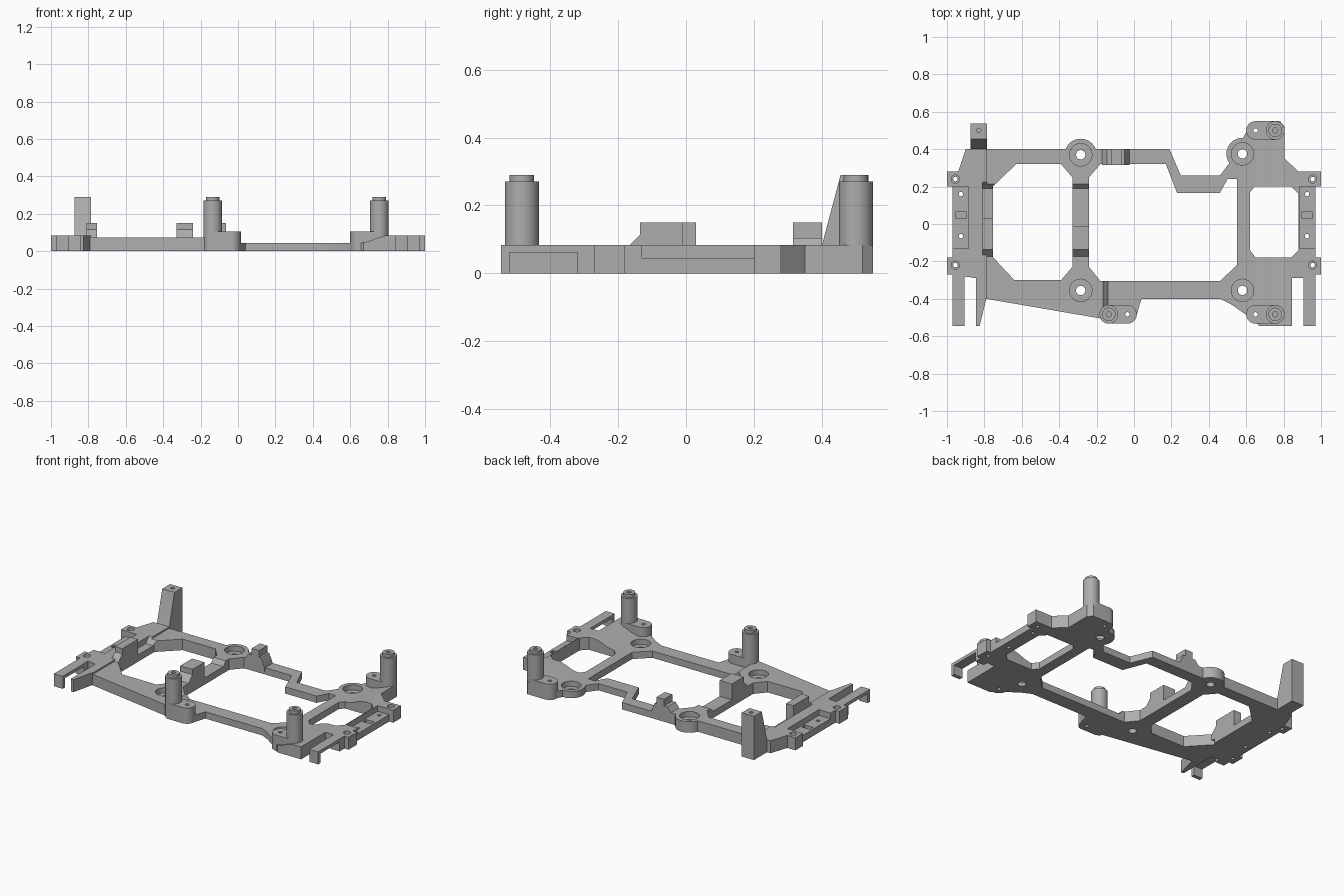
import bpy, bmesh, math

cube = bpy.data.objects.get("Cube")
if cube:
    bpy.data.objects.remove(cube, do_unlink=True)

grey = bpy.data.materials.new("plain grey")
grey.use_nodes = True
COLOUR = (0.42, 0.42, 0.42, 1)
grey.diffuse_color = COLOUR
bsdf = next(n for n in grey.node_tree.nodes if n.type == 'BSDF_PRINCIPLED')
bsdf.inputs["Base Color"].default_value = COLOUR


def prism(name, pts, low, high, axis='z'):
    """Extrude a 2D outline between low and high along an axis."""
    place = {'z': lambda u, v, w: (u, v, w),
             'y': lambda u, v, w: (u, w, v),
             'x': lambda u, v, w: (w, u, v)}[axis]
    bm = bmesh.new()
    bottom = [bm.verts.new(place(u, v, low)) for u, v in pts]
    top = [bm.verts.new(place(u, v, high)) for u, v in pts]
    bm.faces.new(bottom)
    bm.faces.new(top)
    count = len(pts)
    for i in range(count):
        j = (i + 1) % count
        bm.faces.new((bottom[i], bottom[j], top[j], top[i]))
    bmesh.ops.recalc_face_normals(bm, faces=bm.faces)
    mesh = bpy.data.meshes.new(name)
    bm.to_mesh(mesh)
    bm.free()
    mesh.materials.append(grey)
    obj = bpy.data.objects.new(name, mesh)
    bpy.context.collection.objects.link(obj)
    return obj


def rect(x0, x1, y0, y1):
    return [(x0, y0), (x1, y0), (x1, y1), (x0, y1)]


def circle(x, y, r, sides=32):
    steps = [math.tau * i / sides for i in range(sides)]
    return [(x + r * math.cos(a), y + r * math.sin(a)) for a in steps]


def stadium(x0, x1, y, r, sides=16):
    pts = []
    for cx, start in ((x1, -math.pi / 2), (x0, math.pi / 2)):
        for i in range(sides + 1):
            a = start + math.pi * i / sides
            pts.append((cx + r * math.cos(a), y + r * math.sin(a)))
    return pts


def combine(target, tool, operation='DIFFERENCE'):
    mod = target.modifiers.new("combine", 'BOOLEAN')
    mod.object, mod.operation, mod.solver = tool, operation, 'EXACT'
    bpy.context.view_layer.objects.active = target
    bpy.ops.object.modifier_apply(modifier=mod.name)
    bpy.data.objects.remove(tool, do_unlink=True)


def cut(target, pts, low, high, axis='z'):
    combine(target, prism("cutter", pts, low, high, axis))


def add(target, pts, low, high, axis='z'):
    combine(target, prism("addition", pts, low, high, axis), 'UNION')


FULL, LEFT, RAIL = 0.083, 0.073, 0.045

# Chassis outline: rear edge, right end, front edge, left end
rear = [(-.94, .28), (-.9, .4), (.19, .4), (.25, .26), (.46, .26), (.52, .34),
        (.62, .53), (.65, .55), (.78, .55), (.805, .52), (.805, .35), (.88, .28)]
right = [(.97, .28), (.97, -.27), (.905, -.29), (.845, -.29)]
front = [(.845, -.545), (.67, -.545), (.62, -.5), (.52, -.43), (.46, -.4),
         (.04, -.4), (.01, -.5), (-.15, -.51), (-.79, -.4), (-.825, -.545)]
left = [(-.845, -.545), (-.845, -.29), (-.97, -.27), (-.97, .28)]
frame = prism("chassis_frame", rear + right + front + left, 0, FULL)

# Three openings
left_opening = [(-.755, .2), (-.63, .32), (-.39, .32), (-.33, .25), (-.33, -.23),
                (-.39, -.3), (-.64, -.3), (-.77, -.16), (-.755, -.15)]
middle_opening = [(-.24, .25), (-.18, .32), (.17, .32), (.23, .167), (.46, .167),
                  (.5, .24), (.55, .24), (.55, -.22), (.46, -.305), (-.18, -.305),
                  (-.24, -.23)]
right_opening = [(.62, .17), (.645, .2), (.84, .2), (.88, .16), (.88, -.14),
                 (.84, -.18), (.65, -.18), (.62, -.14)]
for opening in (left_opening, middle_opening, right_opening):
    cut(frame, opening, -1, 1)

# Lower the middle rails, with a soft ramp up to the right end
cut(frame, [(-.785, 1), (-.785, LEFT), (-.165, LEFT), (-.14, RAIL), (.66, RAIL),
            (.7, .053), (.74, .07), (.79, .084), (.79, 1)], -1, 1, 'y')

# Screw bosses
bosses = [(-.285, .37, LEFT), (-.285, -.355, LEFT), (.58, .375, RAIL), (.58, -.355, RAIL)]
for x, y, height in bosses:
    add(frame, circle(x, y, .086), 0, height)
for x, y, height in bosses:
    cut(frame, circle(x, y, .06), height - .035, 1)
    cut(frame, circle(x, y, .025), -1, 1)

# Dipped crossbars
dip = [(-.01, 1), (-.01, RAIL), (.19, RAIL), (.225, .084), (.225, 1)]
for x0, x1 in ((-.335, -.235), (-.81, -.74)):
    cut(frame, dip, x0, x1, 'x')

# End brackets, mirrored: ears, low shelf, slot and screw holes
for side in (-1, 1):
    for y0, y1 in ((.2, .28), (-.27, -.18)):
        add(frame, rect(*sorted((side * .94, side)), y0, y1), 0, FULL)
    cut(frame, rect(*sorted((side * .885, side * 1.1)), -.13, .2), RAIL, 1)
    cut(frame, rect(*sorted((side * .895, side * .955)), .03, .065), .02, 1)
    for y in (.16, -.065):
        cut(frame, circle(side * .925, y, .012, 12), -1, 1)
    for y in (.24, -.22):
        cut(frame, circle(side * .955, y, .022, 16), .04, 1)
        cut(frame, circle(side * .955, y, .012, 12), -1, 1)

# Hooked front arms
for side, name in ((-1, "right_hook_arm"), (1, "left_hook_arm")):
    profile = [(-.27, 0), (-.32, 0), (-.32, .062), (-.52, .062), (-.52, 0),
               (-.545, 0), (-.545, FULL), (-.27, FULL)]
    prism(name, profile, *sorted((side * .905, side * .97)), 'x')

# Cradle blocks on the crossbars
cradle = [(-.18, .03), (-.175, LEFT), (-.135, .115), (-.135, .15), (-.01, .15), (-.01, .03)]
prism("middle_cradle", cradle, -.33, -.24, 'x')
cradle = [(u + (.04 if u > -.1 else 0), v) for u, v in cradle]
prism("side_cradle", cradle, -.81, -.755, 'x')

# Stepped clip on the rear rail
prism("rear_clip", [(-.17, .02), (-.17, LEFT), (-.145, .105), (-.12, .105), (-.12, .15),
                    (-.065, .15), (-.065, .105), (-.05, .105), (-.025, RAIL), (-.025, .02)],
      .315, .4, 'y')

# Tapered corner post
post = prism("corner_post", [(.39, 0), (.39, .06), (.4, FULL), (.455, .29), (.537, .29), (.537, 0)],
             -.875, -.785, 'x')
cut(post, circle(-.83, .5, .012, 12), .2, 1)

# Standoff pegs on their lugs
for name, peg_x, hole_x, y in (("rear", .755, .65, .5), ("front", .755, .65, -.483),
                               ("middle", -.135, -.035, -.483)):
    x0, x1 = sorted((peg_x, hole_x))
    lug = prism(name + "_peg_lug", stadium(x0, x1, y, .05), 0, .105)
    for body in (lug, frame):
        cut(body, circle(hole_x, y, .012, 12), -1, 1)
    peg = prism(name + "_peg", circle(peg_x, y, .05), .1, .27)
    add(peg, circle(peg_x, y, .036), .2, .29)
    cut(peg, circle(peg_x, y, .014, 12), .2, 1)

# Smooth round walls, keep edges sharp
bpy.ops.object.select_all(action='DESELECT')
for obj in bpy.context.collection.objects:
    if obj.type == 'MESH' and grey.name in obj.data.materials:
        obj.select_set(True)
        bpy.context.view_layer.objects.active = obj
bpy.ops.object.shade_smooth_by_angle(angle=math.radians(25))
